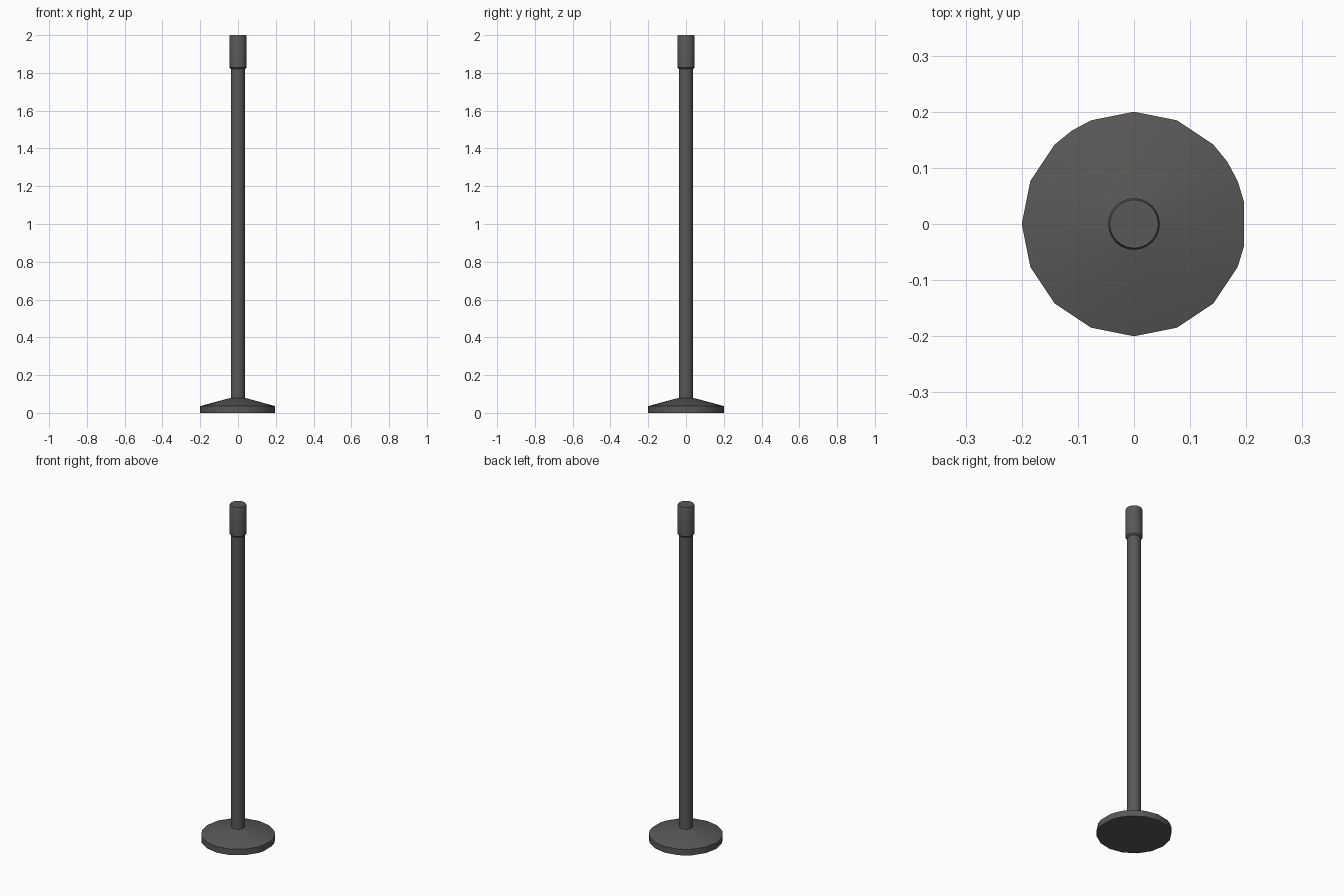
import bpy, bmesh, math

if "Cube" in bpy.data.objects:
    bpy.data.objects.remove(bpy.data.objects["Cube"])

mat = bpy.data.materials.new("dark grey metal")
mat.diffuse_color = (0.1, 0.097, 0.096, 1)
mat.use_nodes = True
mat.node_tree.nodes["Principled BSDF"].inputs["Base Color"].default_value = mat.diffuse_color


def lathe(name, profile, angles, smooth_angle=35):
    """Closed solid made by sweeping (radius, z) rings, capped at both ends."""
    bm = bmesh.new()
    rings = [[bm.verts.new((r * math.cos(a), r * math.sin(a), z)) for a in angles]
             for r, z in profile]
    n = len(angles)
    for lo, hi in zip(rings, rings[1:]):
        for i in range(n):
            j = (i + 1) % n
            bm.faces.new((lo[i], lo[j], hi[j], hi[i]))
    bm.faces.new(rings[0][::-1])
    bm.faces.new(rings[-1])
    me = bpy.data.meshes.new(name)
    bm.to_mesh(me)
    bm.free()
    me.materials.append(mat)
    ob = bpy.data.objects.new(name, me)
    bpy.context.collection.objects.link(ob)
    bpy.ops.object.select_all(action='DESELECT')
    ob.select_set(True)
    bpy.context.view_layer.objects.active = ob
    bpy.ops.object.shade_smooth_by_angle(angle=math.radians(smooth_angle))
    return ob


def circle(n):
    return [2 * math.pi * i / n for i in range(n)]


# weighted foot: unevenly faceted disc with a shallow cone on top
steps = [1, 2, 3, 4, 6, 8, 10, 11, 12, 14, 16, 18, 20, 22, 24, 26, 28, 30, 31]
lathe("base", [(0.2, 0), (0.2, 0.036), (0.037, 0.08)],
      [2 * math.pi * s / 32 for s in steps])

# upright pole
lathe("pole", [(0.038, 0.07), (0.038, 1.83)], circle(16))

# wider collar at the top
lathe("top_cap", [(0.038, 1.82), (0.046, 1.828), (0.046, 1.993), (0.043, 2.0)], circle(24))
